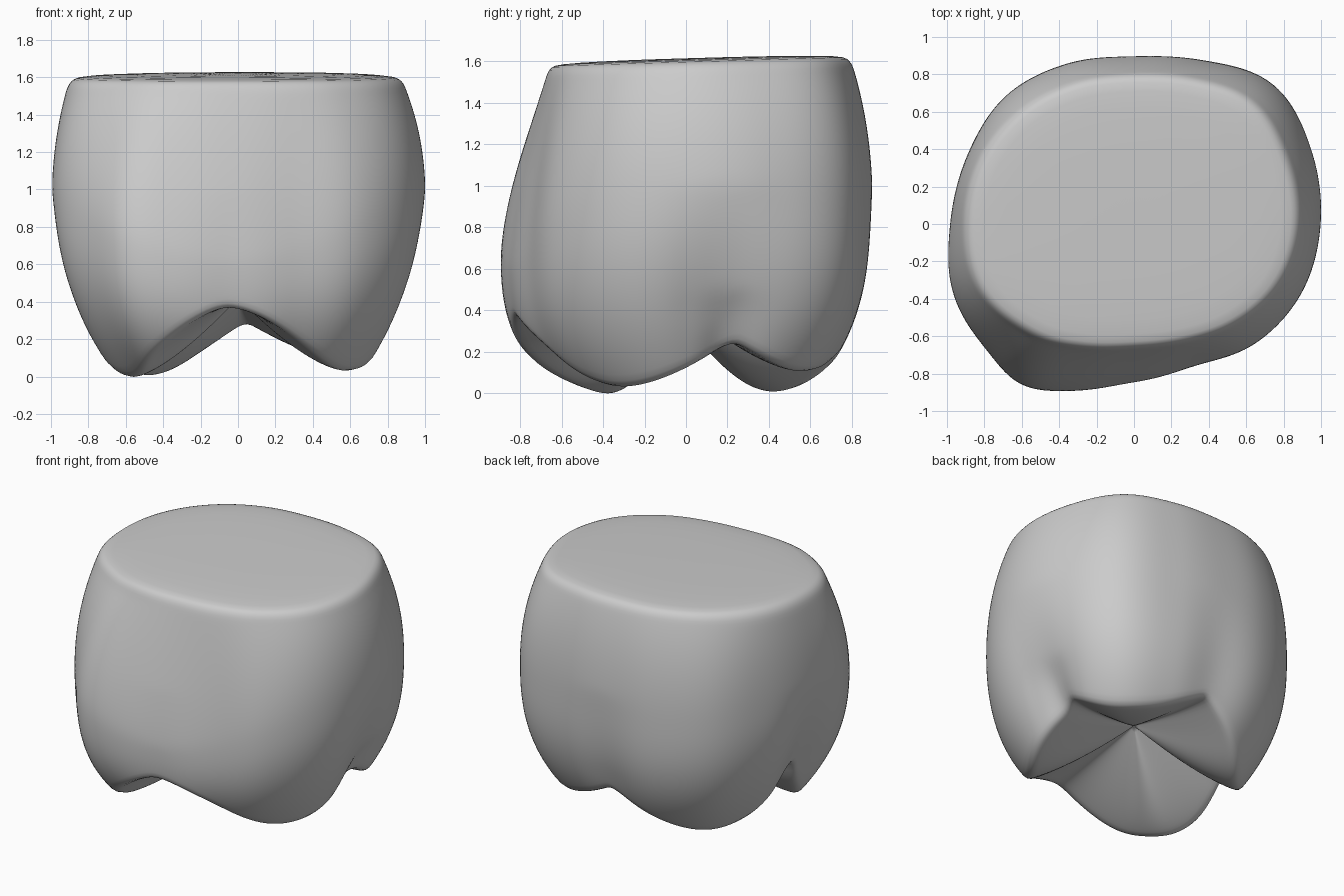
import bpy, bmesh, math

if "Cube" in bpy.data.objects:
    bpy.data.objects.remove(bpy.data.objects["Cube"], do_unlink=True)

# Plan outlines: radius every 22.5 degrees, counter-clockwise from +x
TOP = [.87, .88, .90, .83, .79, .81, .85, .89, .90, .89, .79, .70, .655, .68, .75, .83]
BULGE = [1.0, 1.03, 1.055, .95, .90, .93, .97, .965, .985, 1.04, 1.02, .955, .86, .825, .91, .97]
# Biting edge: (angle, height) of cusp tips, and (angle, height, flank curve) of notches
TIPS = [(45, .10), (139, 0), (214, -.01), (332, .025)]
NOTCHES = [(87, .29, 1), (183, .47, .6), (266, .37, 1.6), (378, .25, .95)]
# Wall grooves above the notches: angle, depth, width, top height
GROOVES = [(10, .08, 14, 1), (14, .08, 7, .5), (87, .04, 13, 1), (183, .10, 13, 1), (266, .025, 13, 1)]
CENTRE_Z = .42
SEGMENTS, WALL, BITE, TOP_Z = 96, 24, 14, 1.53


def outline(table, deg):
    """Smooth closed curve through the tabled radii."""
    n = len(table)
    u = deg / 360 * n
    i, t = int(u), u % 1
    a, b, c, d = (table[(i + k) % n] for k in (-1, 0, 1, 2))
    return b + .5 * t * (c - a + t * (2*a - 5*b + 4*c - d + t * (3*(b - c) + d - a)))


def bump(deg, ang, width):
    """Rounded weight around one direction."""
    gap = (deg - ang + 180) % 360 - 180
    return math.exp(-(gap / width) ** 2)


def rim_height(deg):
    """Sharp notches and rounded cusp tips."""
    if deg < TIPS[0][0]:
        deg += 360
    for k, (notch, high, curve) in enumerate(NOTCHES):
        before, after = TIPS[k], TIPS[(k + 1) % len(TIPS)]
        end = after[0] if after[0] > before[0] else after[0] + 360
        if before[0] <= deg <= end:
            tip, low = (before[0], before[1]) if deg < notch else (end, after[1])
            t = (deg - notch) / (tip - notch)
            return high + (low - high) * math.sin(t * math.pi / 2) ** curve


def wall_radius(deg, z):
    """Side wall: bulges below the top, tucks in at the cusps, grooved at notches."""
    facing = math.sin(math.radians(deg))
    front = max(0, -facing) ** 2.2
    belly = .95 - .35 * front - .08 * max(0, facing)
    # The front right corner stands out from the outline
    low = outline(BULGE, deg) + .055 * bump(deg, 235, 11)
    high = outline(TOP, deg)
    if z > belly:
        u = (z - belly) / (1.6 - belly)
        r = high + (low - high) * (1 - u ** (2.2 - .9 * front))
    else:
        r = low * (1 - .32 * ((belly - z) / belly) ** (2 + .8 * abs(facing)))
    for ang, depth, width, top in GROOVES:
        fade = min(1, max(0, (top - z) / (.6 * top)))
        r *= 1 - depth * fade * bump(deg, ang, width)
    return r


bm = bmesh.new()
rings = []


def add_ring(point):
    """Add one closed ring; point(deg) gives radius and height."""
    ring = []
    for s in range(SEGMENTS):
        deg = 360 * s / SEGMENTS
        r, z = point(deg)
        a = math.radians(deg)
        y = r * math.sin(a)
        # The top leans gently forward
        z += .03 * y * min(1, max(0, z - .6))
        ring.append(bm.verts.new((r * math.cos(a), y, z)))
    rings.append(ring)


# Biting surface, from the central pit out to the cusps
for j in range(1, BITE):
    q = j / BITE

    def bite(deg, q=q):
        rim = rim_height(deg)
        return (q * wall_radius(deg, rim),
                rim + (CENTRE_Z - rim) * (1 - q) ** 1.4)
    add_ring(bite)

# Side wall
for j in range(WALL + 1):
    def side(deg, t=j / WALL):
        rim = rim_height(deg)
        z = rim + (TOP_Z - rim) * t
        return wall_radius(deg, z), z
    add_ring(side)

# Rounded shoulder and flat top
for scale, z in ((.985, 1.565), (.958, 1.59), (.92, 1.605), (.6, 1.613), (.25, 1.615)):
    add_ring(lambda deg, k=scale, h=z: (k * wall_radius(deg, TOP_Z), h))

for lower, upper in zip(rings, rings[1:]):
    for s in range(SEGMENTS):
        n = (s + 1) % SEGMENTS
        bm.faces.new((lower[s], lower[n], upper[n], upper[s]))

# Close the pit and the top with fans
pit = bm.verts.new((0, 0, CENTRE_Z))
crown = bm.verts.new((0, 0, 1.615))
for s in range(SEGMENTS):
    n = (s + 1) % SEGMENTS
    bm.faces.new((pit, rings[0][n], rings[0][s]))
    bm.faces.new((crown, rings[-1][s], rings[-1][n]))
bmesh.ops.recalc_face_normals(bm, faces=bm.faces)

mesh = bpy.data.meshes.new("molar_crown")
bm.to_mesh(mesh)
bm.free()
tooth = bpy.data.objects.new("molar_crown", mesh)
bpy.context.collection.objects.link(tooth)

# Single plain grey
grey = bpy.data.materials.new("plain_grey")
grey.use_nodes = True
colour = (.6, .6, .6, 1)
grey.diffuse_color = colour
for node in grey.node_tree.nodes:
    if node.type == 'BSDF_PRINCIPLED':
        node.inputs["Base Color"].default_value = colour
mesh.materials.append(grey)

# Soften the surface
soften = tooth.modifiers.new("soften", 'SUBSURF')
soften.levels = soften.render_levels = 1
for poly in mesh.polygons:
    poly.use_smooth = True
